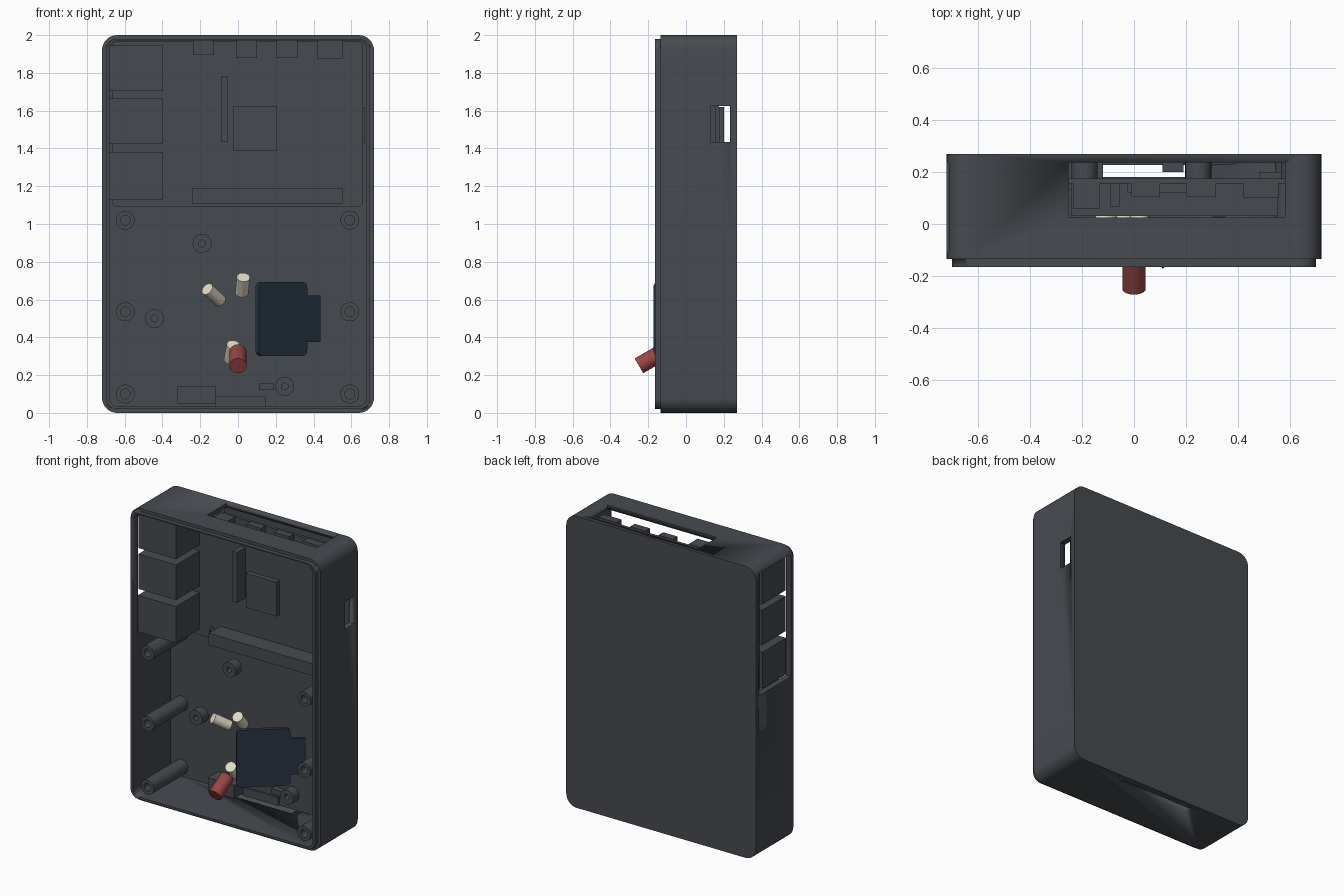
import bpy, bmesh, math
from mathutils import Vector, Matrix

if "Cube" in bpy.data.objects:
    bpy.data.objects.remove(bpy.data.objects["Cube"])


def material(name, rgb):
    m = bpy.data.materials.new(name)
    m.diffuse_color = (*rgb, 1)
    m.use_nodes = True
    m.node_tree.nodes["Principled BSDF"].inputs["Base Color"].default_value = m.diffuse_color
    return m


DARK = material("dark_plastic", (0.062, 0.069, 0.08))
NAVY = material("navy", (0.022, 0.035, 0.055))
RED = material("red", (0.32, 0.06, 0.06))
CREAM = material("cream", (0.75, 0.7, 0.56))


def finish(name, bm, mat=DARK):
    bmesh.ops.recalc_face_normals(bm, faces=bm.faces)
    me = bpy.data.meshes.new(name)
    bm.to_mesh(me)
    bm.free()
    ob = bpy.data.objects.new(name, me)
    bpy.context.collection.objects.link(ob)
    me.materials.append(mat)
    bpy.ops.object.select_all(action='DESELECT')
    ob.select_set(True)
    bpy.context.view_layer.objects.active = ob
    bpy.ops.object.shade_smooth_by_angle(angle=math.radians(30))
    return ob


def slab(name, x, y, z, r=0.0, mat=DARK):
    """Box from ranges; r rounds its corners in the front (xz) outline."""
    bm = bmesh.new()
    pts = []
    corners = [(x[1], z[1], -1, -1), (x[0], z[1], 1, -1), (x[0], z[0], 1, 1), (x[1], z[0], -1, 1)]
    for i, (cx, cz, sx, sz) in enumerate(corners):
        n = 8 if r else 0
        for k in range(n + 1):
            a = math.radians(90 * i + (90 * k / n if n else 0))
            pts.append((cx + sx * r + r * math.cos(a), y[0], cz + sz * r + r * math.sin(a)))
    face = bm.faces.new([bm.verts.new(p) for p in pts])
    ext = bmesh.ops.extrude_face_region(bm, geom=[face], use_keep_orig=True)
    moved = [g for g in ext["geom"] if isinstance(g, bmesh.types.BMVert)]
    bmesh.ops.translate(bm, verts=moved, vec=(0, y[1] - y[0], 0))
    return finish(name, bm, mat)


def post(name, x, z, r, hole, front, back, depth):
    """Screw post along y with a blind hole in its front end."""
    bm = bmesh.new()
    prof = [(0, front + depth), (hole, front + depth), (hole, front), (r, front), (r, back)]
    vs = [bm.verts.new((x + p, q, z)) for p, q in prof]
    es = [bm.edges.new(e) for e in zip(vs, vs[1:])]
    bmesh.ops.spin(bm, geom=vs + es, cent=(x, 0, z), axis=(0, 1, 0), angle=math.tau, steps=32)
    bmesh.ops.remove_doubles(bm, verts=bm.verts, dist=1e-5)
    return finish(name, bm)


def rod(name, a, b, r, mat):
    a, b = Vector(a), Vector(b)
    bm = bmesh.new()
    rot = (b - a).to_track_quat('Z', 'Y').to_matrix().to_4x4()
    bmesh.ops.create_cone(bm, cap_ends=True, segments=32, radius1=r, radius2=r,
                          depth=(b - a).length, matrix=Matrix.Translation((a + b) / 2) @ rot)
    return finish(name, bm, mat)


def boolean(ob, cutter, op='DIFFERENCE'):
    mod = ob.modifiers.new("cut", 'BOOLEAN')
    mod.operation, mod.solver, mod.object = op, 'EXACT', cutter
    cutter.hide_render = True
    bpy.context.view_layer.objects.active = ob
    bpy.ops.object.modifier_apply(modifier=mod.name)
    bpy.data.objects.remove(cutter)


# Case shell with stepped front lip, cavity and openings
case = slab("case", (-0.72, 0.72), (-0.135, 0.27), (0, 2), 0.08)
boolean(case, slab("lip", (-0.7, 0.7), (-0.165, 0.1), (0.02, 1.98), 0.06), 'UNION')
boolean(case, slab("cavity", (-0.68, 0.68), (-0.3, 0.24), (0.035, 1.972), 0.045))
for cx, cy, cz in [((-0.252, 0.58), (0.025, 0.237), (1.9, 2.1)),     # top connectors
                   ((-0.9, -0.6), (-0.11, 0.237), (1.12, 1.955)),    # left sockets
                   ((0.6, 0.9), (0.13, 0.232), (1.435, 1.625)),      # right card slot
                   ((-0.28, 0.28), (0.18, 0.226), (-0.1, 0.1))]:     # bottom slit
    boolean(case, slab("opening", cx, cy, cz))

# Circuit board and its supports
slab("circuit_board", (-0.668, 0.663), (0.155, 0.175), (1.09, 1.968), 0.035)
for x in (-0.3, 0.605):
    for z in (1.145, 1.91):
        post("board_support", x, z, 0.04, 0.018, 0.175, 0.242, 0.04)
        post("board_screw", x, z, 0.024, 0.016, 0.148, 0.16, 0.005)

# Components standing on the board: x range, z range, front y
parts = {
    "socket_lower": ((-0.69, -0.4), (1.13, 1.38), -0.1),
    "socket_middle": ((-0.685, -0.4), (1.425, 1.665), -0.1),
    "socket_upper": ((-0.685, -0.4), (1.705, 1.945), -0.1),
    "audio_port": ((-0.235, -0.13), (1.895, 1.972), 0.06),
    "video_port_left": ((-0.01, 0.1), (1.88, 1.972), 0.105),
    "video_port_right": ((0.2, 0.315), (1.88, 1.972), 0.105),
    "power_port": ((0.42, 0.555), (1.875, 1.972), 0.1),
    "ribbon_connector": ((-0.09, -0.053), (1.435, 1.78), 0.067),
    "processor": ((-0.025, 0.207), (1.39, 1.625), 0.12),
    "pin_header": ((-0.243, 0.553), (1.108, 1.19), 0.03),
}
for name, (x, z, front) in parts.items():
    slab(name, x, (front, 0.156), z)
slab("card_reader", (0.48, 0.672), (0.174, 0.2), (1.43, 1.62))

# Cover screw posts and short standoffs
for x in (-0.597, 0.592):
    for z in (0.1, 0.535, 1.02):
        post("cover_post", x, z, 0.05, 0.026, -0.13, 0.242, 0.12)
for x, z in [(-0.19, 0.897), (-0.442, 0.5), (0.247, 0.14)]:
    post("standoff", x, z, 0.05, 0.018, 0.175, 0.242, 0.05)

# Small blocks on the lower back wall
slab("switch_block", (-0.32, -0.12), (0.13, 0.242), (0.05, 0.14))
slab("slit_ledge", (-0.12, 0.145), (0.226, 0.242), (0.035, 0.09))
slab("clip_block", (0.11, 0.19), (0.2, 0.242), (0.12, 0.155))

# Tilted panel with its side tab
turn = Matrix.Translation((0.11, -0.172, 0)) @ Matrix.Rotation(math.radians(40), 4, 'Z')
for ob in (slab("tilted_panel", (0, 0.335), (0, 0.028), (0.302, 0.693), 0.03, NAVY),
           slab("panel_tab", (0.33, 0.43), (0.005, 0.022), (0.375, 0.622), 0, NAVY)):
    ob.matrix_world = turn

# Loose buttons
rod("red_button", (0, -0.249, 0.249), (0, -0.12, 0.324), 0.045, RED)
rod("cream_button_left", (-0.163, -0.04, 0.656), (-0.093, 0.04, 0.593), 0.034, CREAM)
rod("cream_button_top", (0.028, -0.045, 0.718), (0.02, 0.03, 0.635), 0.035, CREAM)
rod("cream_button_low", (-0.025, -0.045, 0.36), (-0.04, 0.03, 0.28), 0.035, CREAM)
